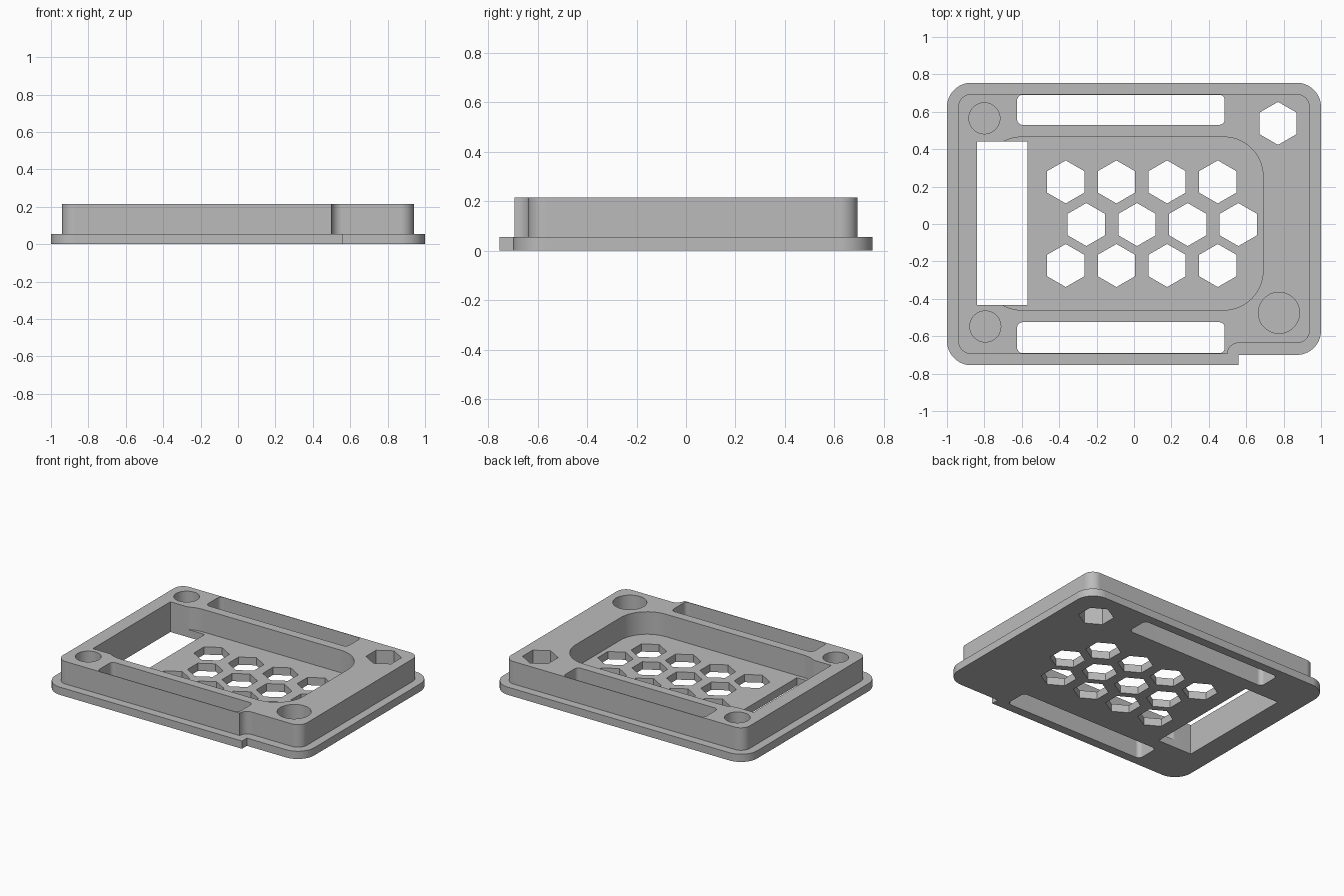
import bpy, bmesh, math
from mathutils import Vector

cube = bpy.data.objects.get("Cube")
if cube:
    bpy.data.objects.remove(cube, do_unlink=True)

grey = bpy.data.materials.new("plain grey")
grey.use_nodes = True
colour = (0.5, 0.5, 0.5, 1)
grey.diffuse_color = colour
grey.node_tree.nodes["Principled BSDF"].inputs["Base Color"].default_value = colour

RIM, TOP = 0.055, 0.215          # height of the flange and of the raised body
BELOW, ABOVE = -0.1, 0.4         # cutter ends beyond the solid


def fillet(corners, steps=14):
    """Round the right-angled corners (x, y, radius) of a closed outline."""
    points = []
    for i, (x, y, r) in enumerate(corners):
        p = Vector((x, y))
        if r == 0:
            points.append(p)
            continue
        a = (Vector(corners[i - 1][:2]) - p).normalized()
        b = (Vector(corners[(i + 1) % len(corners)][:2]) - p).normalized()
        centre = p + r * (a + b)
        for s in range(steps + 1):
            t = math.pi / 2 * s / steps
            points.append(centre - r * (b * math.cos(t) + a * math.sin(t)))
    return points


def box_outline(x0, x1, y0, y1, r=0):
    return fillet([(x0, y0, r), (x1, y0, r), (x1, y1, r), (x0, y1, r)])


def ring(x, y, r, sides):
    """Regular polygon with a corner pointing to the back."""
    turn = 2 * math.pi / sides
    return [Vector((x - r * math.sin(i * turn), y + r * math.cos(i * turn)))
            for i in range(sides)]


def prism(name, outline, z0, z1):
    bm = bmesh.new()
    base = bm.faces.new([bm.verts.new((p.x, p.y, z0)) for p in outline])
    out = bmesh.ops.extrude_face_region(bm, geom=[base])
    lifted = [v for v in out["geom"] if isinstance(v, bmesh.types.BMVert)]
    bmesh.ops.translate(bm, verts=lifted, vec=(0, 0, z1 - z0))
    bmesh.ops.recalc_face_normals(bm, faces=bm.faces)
    mesh = bpy.data.meshes.new(name)
    bm.to_mesh(mesh)
    bm.free()
    mesh.materials.append(grey)
    ob = bpy.data.objects.new(name, mesh)
    bpy.context.collection.objects.link(ob)
    return ob


def combine(target, other, operation):
    bpy.context.view_layer.objects.active = target
    mod = target.modifiers.new("combine", "BOOLEAN")
    mod.operation, mod.solver, mod.object = operation, "EXACT", other
    bpy.ops.object.modifier_apply(modifier=mod.name)
    bpy.data.objects.remove(other, do_unlink=True)


# Flange with the stepped front right corner
R = 0.13
case = prism("case_cover", fillet([
    (-1, -0.755, R), (0.56, -0.755, 0), (0.56, -0.7, 0),
    (1, -0.7, R), (1, 0.755, R), (-1, 0.755, R)]), 0, RIM)

# Raised body, set in from the flange
r = 0.07
body = prism("raised_body", fillet([
    (-0.94, -0.695, r), (0.5, -0.695, 0), (0.5, -0.637, 0.057),
    (0.94, -0.637, r), (0.94, 0.695, r), (-0.94, 0.695, r)]), RIM / 2, TOP)
combine(case, body, "UNION")

# Central pocket and the blind screw holes stop at flange height
cuts = [(box_outline(-0.81, 0.69, -0.46, 0.465, 0.21), RIM)]
for x, y, radius in [(-0.8, 0.565, 0.083), (-0.795, -0.548, 0.083), (0.775, -0.475, 0.11)]:
    cuts.append((ring(x, y, radius, 48), RIM))

# Side window and the two long slots go right through
cuts.append((box_outline(-0.84, -0.57, -0.432, 0.44), BELOW))
cuts.append((box_outline(-0.625, 0.485, 0.53, 0.691, 0.03), BELOW))
cuts.append((box_outline(-0.625, 0.485, -0.691, -0.525, 0.03), BELOW))

# Hexagonal vents and the corner nut hole
for y, shift in [(0.225, 0), (-0.003, 0.11), (-0.222, 0)]:
    for i in range(4):
        cuts.append((ring(-0.365 + shift + 0.271 * i, y, 0.115, 6), BELOW))
cuts.append((ring(0.77, 0.538, 0.115, 6), BELOW))

for outline, bottom in cuts:
    cutter = prism("cutter", outline, bottom, ABOVE)
    cutter.hide_render = True
    combine(case, cutter, "DIFFERENCE")

# Smooth the curved walls, keep the edges crisp
bpy.ops.object.select_all(action="DESELECT")
case.select_set(True)
bpy.context.view_layer.objects.active = case
bpy.ops.object.shade_smooth_by_angle(angle=math.radians(30))
normals = case.modifiers.new("even normals", "WEIGHTED_NORMAL")
normals.keep_sharp = True
